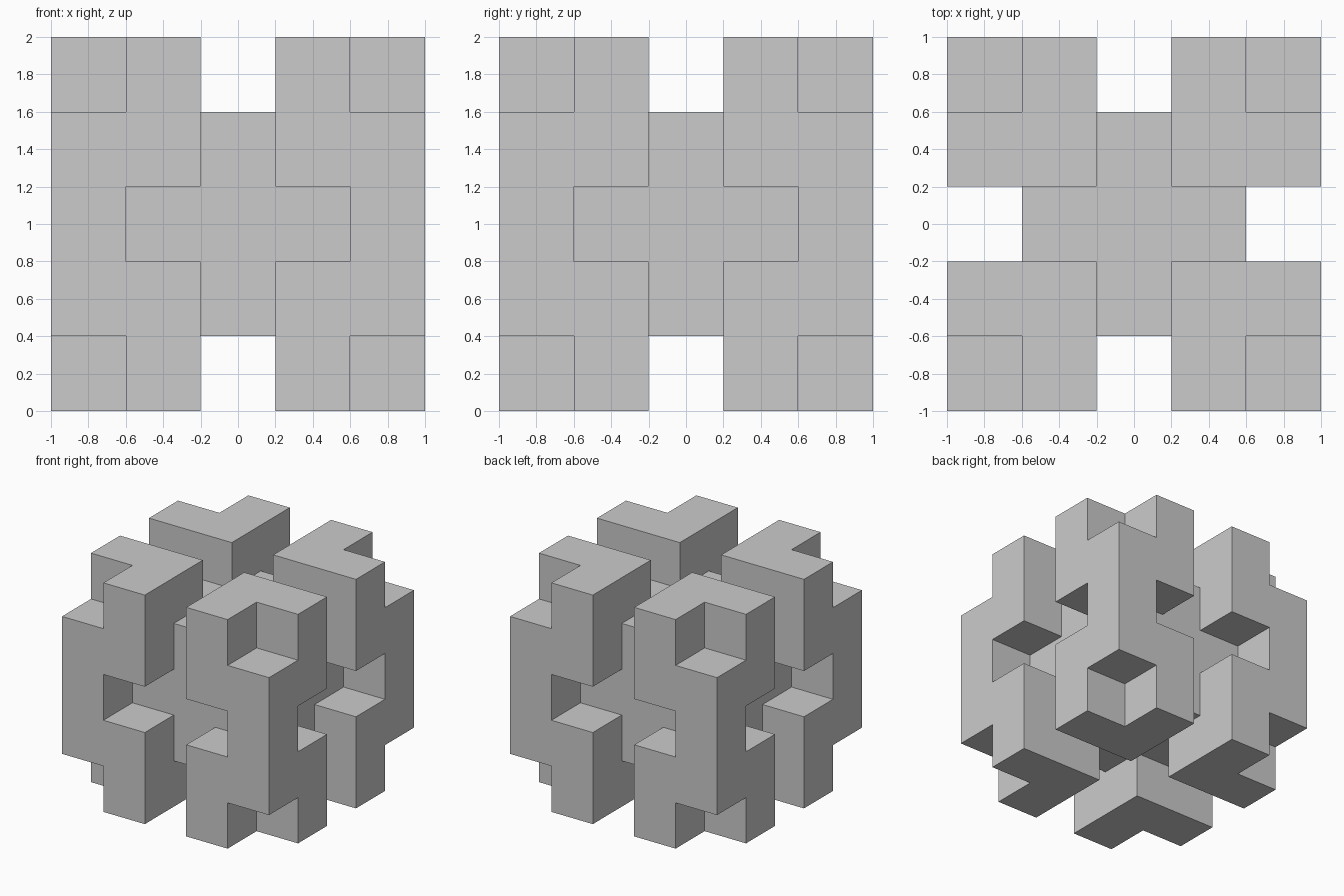
import bpy, bmesh, math
from itertools import product
from mathutils import Vector

if "Cube" in bpy.data.objects:
    bpy.data.objects.remove(bpy.data.objects["Cube"])

CELL = 0.4  # the model sits on a 5 x 5 x 5 grid of cells, indexed -2..2
cells = set()

# Solid 3 x 3 x 3 core
cells |= set(product((-1, 0, 1), repeat=3))

# Eight 2 x 2 x 2 corner blocks, each with its outermost cell notched away
for sx, sy, sz in product((-1, 1), repeat=3):
    for a, b, c in product((1, 2), repeat=3):
        if (a, b, c) != (2, 2, 2):
            cells.add((sx * a, sy * b, sz * c))

# Four links joining upper and lower corner blocks on the vertical edges
cells |= set(product((-2, 2), (-2, 2), (0,)))

# Skin: one quad for every exposed cell side
bm = bmesh.new()
for cell in cells:
    for axis, sign in product(range(3), (-1, 1)):
        n = [0, 0, 0]
        n[axis] = sign
        if tuple(p + q for p, q in zip(cell, n)) in cells:
            continue
        normal = Vector(n)
        u = Vector((n[1], n[2], n[0]))
        v = normal.cross(u)
        mid = Vector(cell) + normal * 0.5
        corners = [mid + (u * i + v * j) * 0.5
                   for i, j in ((-1, -1), (1, -1), (1, 1), (-1, 1))]
        bm.faces.new([bm.verts.new(p * CELL + Vector((0, 0, 1))) for p in corners])

# Weld and merge coplanar quads into clean flat faces
bmesh.ops.remove_doubles(bm, verts=bm.verts[:], dist=0.001)
bmesh.ops.dissolve_limit(bm, angle_limit=math.radians(1),
                         verts=bm.verts[:], edges=bm.edges[:])
bmesh.ops.recalc_face_normals(bm, faces=bm.faces[:])

mesh = bpy.data.meshes.new("notched_block_puzzle")
bm.to_mesh(mesh)
bm.free()
obj = bpy.data.objects.new("notched_block_puzzle", mesh)
bpy.context.collection.objects.link(obj)
